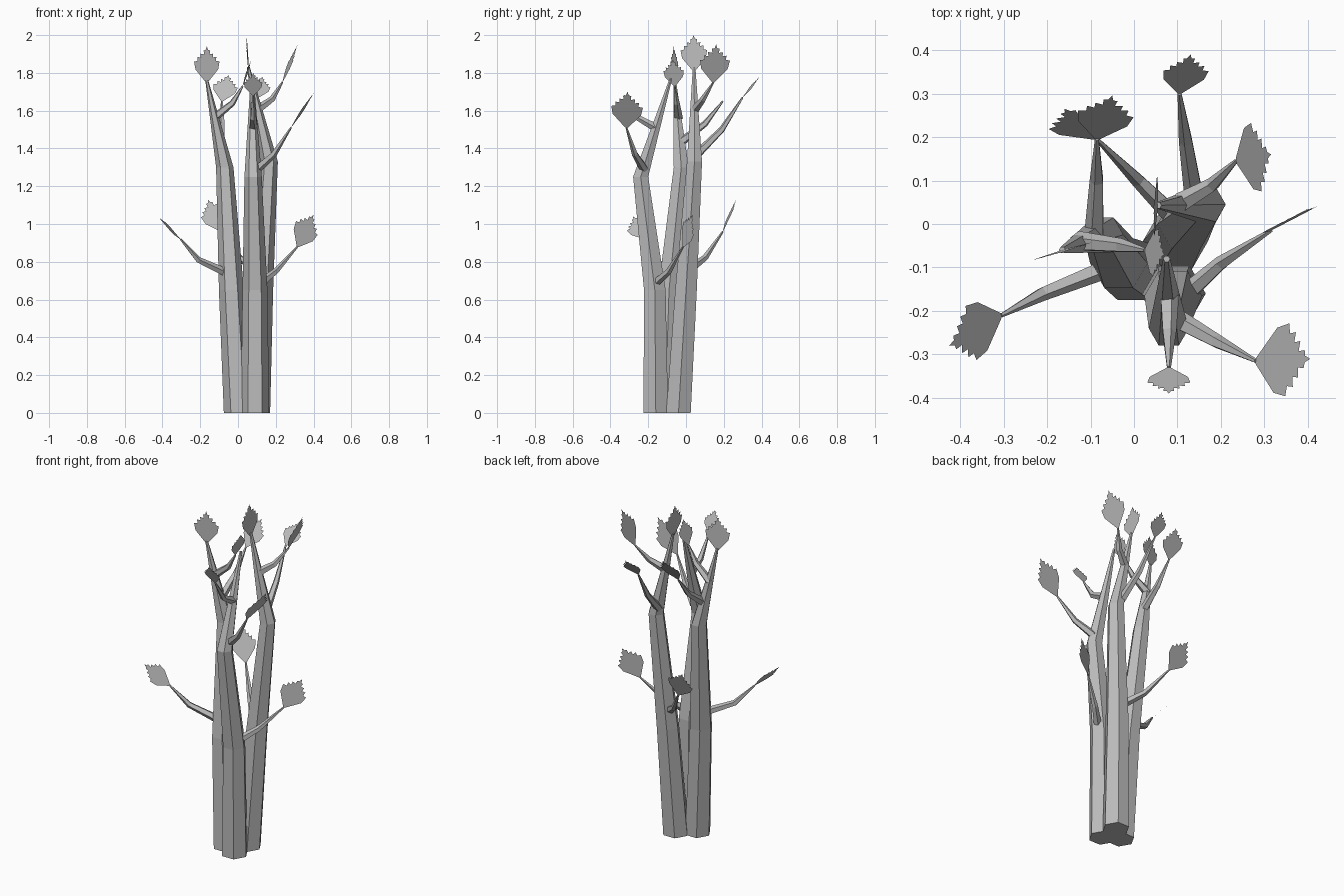
import bpy, bmesh, math
from mathutils import Vector, Quaternion

if "Cube" in bpy.data.objects:
    bpy.data.objects.remove(bpy.data.objects["Cube"])

grey = bpy.data.materials.new("plain_grey")
grey.use_nodes = True
grey.diffuse_color = (0.5, 0.5, 0.5, 1)
grey.node_tree.nodes["Principled BSDF"].inputs["Base Color"].default_value = (0.5, 0.5, 0.5, 1)


def finish(bm, name):
    mesh = bpy.data.meshes.new(name)
    bm.to_mesh(mesh)
    bm.free()
    mesh.materials.append(grey)
    bpy.context.collection.objects.link(bpy.data.objects.new(name, mesh))


def tube(name, points, radii, sides, level=False):
    """Faceted tapering limb; level rings lie flat, others face along the limb."""
    points = [Vector(p) for p in points]
    turn = Quaternion() if level else (points[-1] - points[0]).to_track_quat('Z', 'Y')
    bm = bmesh.new()
    rings = []
    for p, r in zip(points, radii):
        angles = [2 * math.pi * i / sides for i in range(sides)]
        rings.append([bm.verts.new(p + turn @ Vector((r * math.cos(a), r * math.sin(a), 0)))
                      for a in angles])
    for low, high in zip(rings, rings[1:]):
        for i in range(sides):
            j = (i + 1) % sides
            bm.faces.new((low[i], low[j], high[j], high[i]))
    bm.faces.new(rings[0][::-1])
    bm.faces.new(rings[-1])
    finish(bm, name)


def leaf(name, base, tip, across, teeth=4):
    """Flat fan with a saw-toothed upper edge."""
    base, along = Vector(base), Vector(tip) - Vector(base)
    across = Vector(across)
    across = (across - across.project(along)).normalized() * along.length
    side = [(0.03, 0), (0.33, 0.36), (0.37, 0.58)]
    for i in range(1, teeth):
        t = i / teeth
        x, y = 0.37 * (1 - t), 0.58 + 0.36 * t
        side += [(x - 0.01, y - 0.07), (x, y + 0.04)]
    outline = side + [(0.035, 0.9), (0, 1), (-0.035, 0.9)] + [(-x, y) for x, y in side[::-1]]
    bm = bmesh.new()
    bm.faces.new([bm.verts.new(base + across * x + along * y) for x, y in outline])
    finish(bm, name)


# Three leaning trunks
trunk_radii = (0.075, 0.066, 0.046, 0.008)
trunks = {
    "front": [(0.09, -0.16, 0), (0.09, -0.165, 0.65), (0.08, -0.24, 1.25), (0.075, -0.08, 1.77)],
    "right": [(0.0, -0.11, 0), (-0.035, -0.09, 0.65), (-0.07, -0.025, 1.3), (-0.165, -0.06, 1.76)],
    "back": [(0.095, -0.04, 0), (0.12, 0.0, 0.65), (0.165, 0.045, 1.33), (0.055, 0.043, 1.83)],
}
for name, path in trunks.items():
    tube(name + "_trunk", path, trunk_radii, 6, level=True)

# Leaves growing from the trunk tops
leaf("right_trunk_leaf", (-0.165, -0.06, 1.75), (-0.165, -0.065, 1.94), (1, 0.3, 0))
leaf("back_trunk_leaf", (0.055, 0.043, 1.81), (0.045, 0.04, 2.0), (0.05, 1, 0))

# Bent branches: start, elbow, end, leaf tip, leaf width direction
branches = {
    "front_low": [(0.11, -0.17, 0.68), (0.2, -0.09, 0.75), (0.315, -0.015, 0.88),
                  (0.4, 0.035, 1.05), (1, 0.5, 0)],
    "front_middle": [(0.1, -0.22, 1.29), (0.19, -0.27, 1.37), (0.28, -0.315, 1.51),
                     (0.405, -0.31, 1.7), (0.1, 1, 0)],
    "front_high": [(0.08, -0.16, 1.51), (0.08, -0.25, 1.56), (0.08, -0.33, 1.68),
                   (0.08, -0.39, 1.8), (1, 0, 0)],
    "right_low": [(-0.06, -0.1, 0.74), (-0.21, -0.16, 0.81), (-0.305, -0.21, 0.92),
                  (-0.425, -0.28, 1.04), (0.15, 1, 0)],
    "right_middle": [(-0.09, -0.02, 1.44), (-0.085, 0.1, 1.53), (-0.085, 0.195, 1.65),
                     (-0.05, 0.295, 1.79), (1, 0, 0)],
    "right_high": [(-0.13, -0.04, 1.56), (-0.03, -0.05, 1.64), (0.025, -0.06, 1.73),
                   (0.07, -0.07, 1.87), (0.1, 1, 0)],
    "back_low": [(0.09, 0.02, 0.76), (0.01, 0.1, 0.82), (-0.085, 0.195, 0.96),
                 (-0.16, 0.265, 1.13), (1, 0.1, 0)],
    "back_middle": [(0.14, 0.06, 1.37), (0.12, 0.19, 1.5), (0.105, 0.3, 1.67),
                    (0.13, 0.39, 1.78), (1, 0.15, 0)],
    "back_high": [(0.11, 0.05, 1.61), (0.18, 0.09, 1.66), (0.235, 0.145, 1.75),
                  (0.315, 0.16, 1.95), (-0.15, 1, 0)],
}
for name, (start, elbow, end, tip, across) in branches.items():
    tube(name + "_branch", (start, elbow, end), (0.024, 0.017, 0.005), 5)
    leaf(name + "_leaf", end, tip, across)
